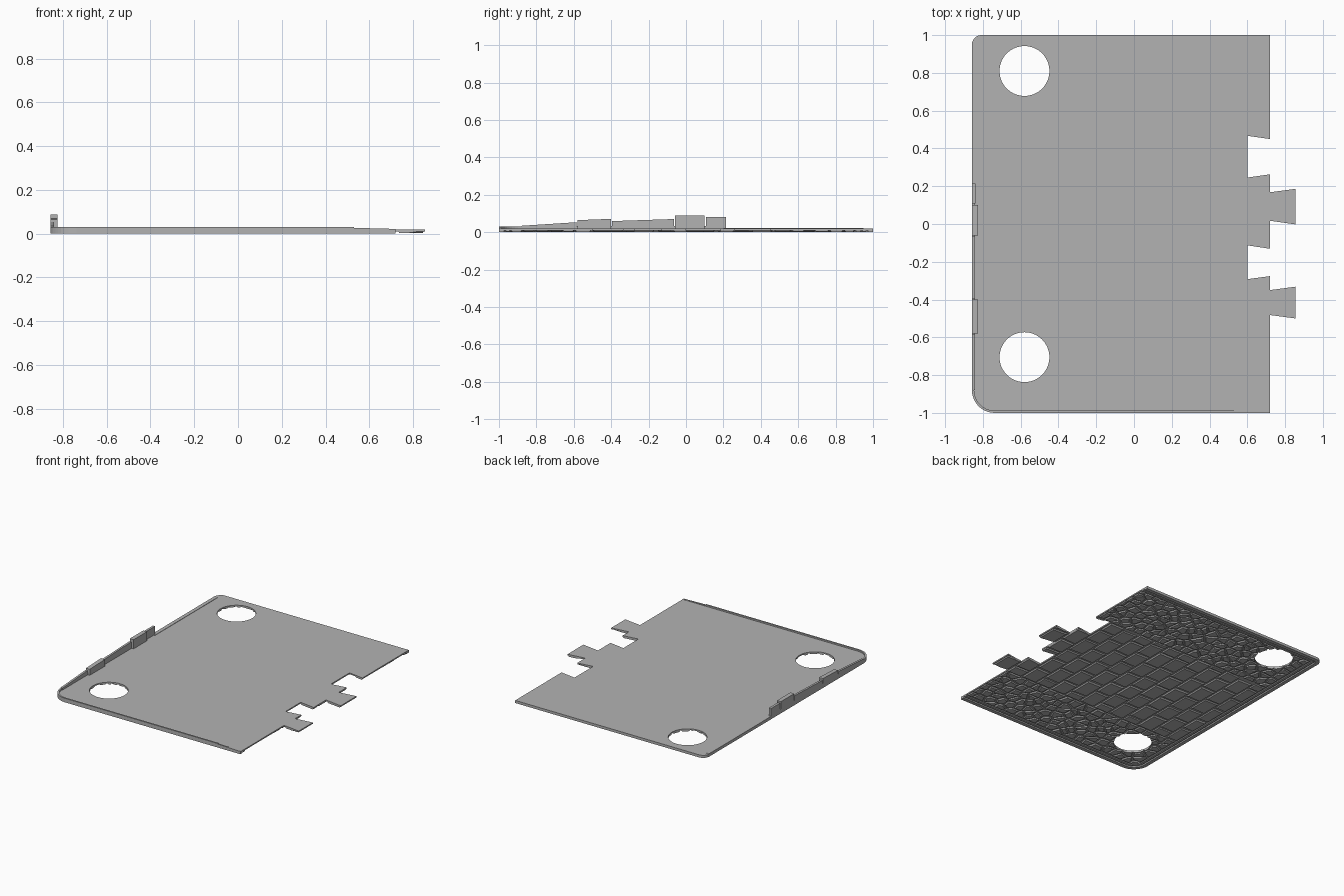
import bpy, bmesh, math, random
from mathutils import Vector

random.seed(4)
if "Cube" in bpy.data.objects:
    bpy.data.objects.remove(bpy.data.objects["Cube"])

grey = bpy.data.materials.new("plain grey")
grey.use_nodes = True
grey.diffuse_color = (0.45, 0.45, 0.45, 1)
grey.node_tree.nodes["Principled BSDF"].inputs["Base Color"].default_value = (0.45, 0.45, 0.45, 1)

LEFT, JOIN, TAB, NOTCH = -0.858, 0.72, 0.855, 0.6
BASE, TOP = 0.01, 0.0195


# Helpers
def add_prism(bm, points, vec, taper=1.0):
    """Extrude a closed outline along vec, optionally tapering the far end."""
    pts = [Vector(p) for p in points]
    mid = sum(pts, Vector()) / len(pts)
    a = [bm.verts.new(p) for p in pts]
    b = [bm.verts.new(mid + (p - mid) * taper + Vector(vec)) for p in pts]
    bm.faces.new(a)
    bm.faces.new(b[::-1])
    for i in range(len(a)):
        j = (i + 1) % len(a)
        bm.faces.new((a[i], b[i], b[j], a[j]))


def finish(bm, name):
    bmesh.ops.recalc_face_normals(bm, faces=bm.faces)
    mesh = bpy.data.meshes.new(name)
    bm.to_mesh(mesh)
    bm.free()
    mesh.materials.append(grey)
    ob = bpy.data.objects.new(name, mesh)
    bpy.context.scene.collection.objects.link(ob)
    return ob


def slab(name, outline, z0, z1):
    bm = bmesh.new()
    add_prism(bm, [(x, y, z0) for x, y in outline], (0, 0, z1 - z0))
    return finish(bm, name)


def cut(ob, cutter, operation):
    mod = ob.modifiers.new("cut", "BOOLEAN")
    mod.object, mod.operation, mod.solver = cutter, operation, "EXACT"
    bpy.context.view_layer.objects.active = ob
    bpy.ops.object.modifier_apply(modifier=mod.name)


def arc(cx, cy, r, start, end, n=10):
    angles = [math.radians(start + (end - start) * i / n) for i in range(n + 1)]
    return [(cx + r * math.cos(t), cy + r * math.sin(t)) for t in angles]


def corners(d):
    """Rounded front and back corners of the closed side, moved inward by d."""
    r, s = 0.12 - d, max(0.05 - d, 0.005)
    front = arc(LEFT + d + r, -1 + d + r, r, 270, 180)
    back = arc(LEFT + d + s, 1 - d - s, s, 180, 90)
    return front, back


def side_path(d):
    front, back = corners(d)
    return [(JOIN, -1 + d)] + front + back + [(JOIN, 1 - d)]


def clip(poly, n, d):
    """Keep the part of a convex polygon where p.n <= d."""
    out = []
    for p, q in zip(poly, poly[1:] + poly[:1]):
        a, b = p.dot(n) - d, q.dot(n) - d
        if a <= 0:
            out.append(p)
        if a * b < 0:
            out.append(p.lerp(q, a / (a - b)))
    return out


# Plate outline with interlocking tabs and notches on the joining edge
joints = [(JOIN, 0.45), (NOTCH, 0.467), (NOTCH, 0.246), (JOIN, 0.263),
          (JOIN, 0.168), (TAB, 0.186), (TAB, -0.002), (JOIN, 0.017),
          (JOIN, -0.131), (NOTCH, -0.113), (NOTCH, -0.292), (JOIN, -0.276),
          (JOIN, -0.35), (TAB, -0.332), (TAB, -0.5), (JOIN, -0.482)]
outline = side_path(0) + joints
plate = slab("plate", outline, BASE, TOP)

# Small irregular stones in the two outer bands, on the underside
stones = bmesh.new()
STEP, GAP, FACE = 0.07, 0.007, 0.0125


def add_stone(poly, taper):
    if len(poly) > 2:
        height = random.uniform(0.009, 0.0115)
        add_prism(stones, [(p.x, p.y, FACE) for p in poly], (0, 0, -height), taper)


def stone_band(y0, y1):
    nx, ny = round((JOIN + 0.8) / STEP), round((y1 - y0) / STEP)
    seeds = {(i, j): Vector((-0.8 + (i + random.uniform(0.1, 0.9)) * STEP,
                             y0 + (j + random.uniform(0.1, 0.9)) * STEP))
             for i in range(nx) for j in range(ny)}
    for (i, j), c in seeds.items():
        x0, x1 = -0.795, JOIN - 0.005
        poly = [Vector(p) for p in ((x0, y0), (x1, y0), (x1, y1), (x0, y1))]
        for di in range(-2, 3):
            for dj in range(-2, 3):
                other = seeds.get((i + di, j + dj))
                if other and (di or dj):
                    n = (other - c).normalized()
                    poly = clip(poly, n, n.dot((c + other) / 2) - GAP / 2)
        add_stone(poly, 0.78)


stone_band(0.47, 0.935)
stone_band(-0.935, -0.505)

# Larger staggered paving blocks between the bands
COL, ROW = 0.13, 0.17
for i in range(13):
    x1 = TAB - i * COL - 0.004
    x0 = max(x1 - COL + 0.009, -0.795)
    y = -0.5 - (ROW / 2 if i % 2 else 0)
    while y < 0.46:
        size = ROW + random.uniform(-0.02, 0.02)
        a, b = max(y, -0.5), min(y + size - 0.009, 0.462)
        if b - a > 0.02:
            k = [random.uniform(-0.004, 0.004) for _ in range(4)]
            add_stone([Vector((x0, a + k[0])), Vector((x1, a + k[1])),
                       Vector((x1, b + k[2])), Vector((x0, b + k[3]))], 0.88)
        y += size
stones = finish(stones, "paving_stones")
trim = slab("trim_cutter", outline, -0.05, 0.05)
cut(stones, trim, "INTERSECT")

# Two rim bands under the closed edges
rims = [slab(name, side_path(a) + side_path(b)[::-1], z, BASE + 0.002)
        for name, a, b, z in (("outer_rim", 0, 0.028, 0.0), ("inner_rim", 0.038, 0.056, 0.003))]

# Round holes through everything
for y in (0.81, -0.705):
    hole = slab("hole_cutter", arc(-0.58, y, 0.132, 0, 354.375, 63), -0.1, 0.1)
    for ob in (plate, stones):
        cut(ob, hole, "DIFFERENCE")
    bpy.data.objects.remove(hole)
bpy.data.objects.remove(trim)


# Thin raised lip along the front edge and its rounded corner
def front_path(d):
    return [(0.53, -1 + d)] + corners(d)[0]


slab("front_lip", front_path(0) + front_path(0.012)[::-1], BASE, 0.03)
bm = bmesh.new()
add_prism(bm, [(0.53, -1, BASE), (JOIN, -1, BASE), (JOIN, -1, 0.021), (0.53, -1, 0.026)],
          (0, 0.012, 0))
finish(bm, "front_lip_end")
slab("back_side_lip", [(LEFT, 0.2), (-0.83, 0.2), (-0.83, 0.95), (LEFT, 0.95)], BASE, 0.022)

# Ruined side wall: panels of varying height and thickness
for name, y0, y1, z0, z1, inner in (
        ("wall_slope", -0.88, -0.585, 0.034, 0.053, -0.842),
        ("wall_front_pier", -0.58, -0.4, 0.064, 0.071, -0.826),
        ("wall_middle", -0.395, -0.065, 0.059, 0.07, -0.842),
        ("wall_back_pier", -0.06, 0.1, 0.088, 0.088, -0.826),
        ("wall_end", 0.108, 0.215, 0.081, 0.081, -0.84)):
    bm = bmesh.new()
    add_prism(bm, [(LEFT, y0, BASE), (LEFT, y1, BASE), (LEFT, y1, z1), (LEFT, y0, z0)],
              (inner - LEFT, 0, 0))
    finish(bm, name)
slab("wall_footing", [(LEFT, -0.88), (-0.842, -0.88), (-0.842, 0.215), (LEFT, 0.215)], BASE, 0.034)
